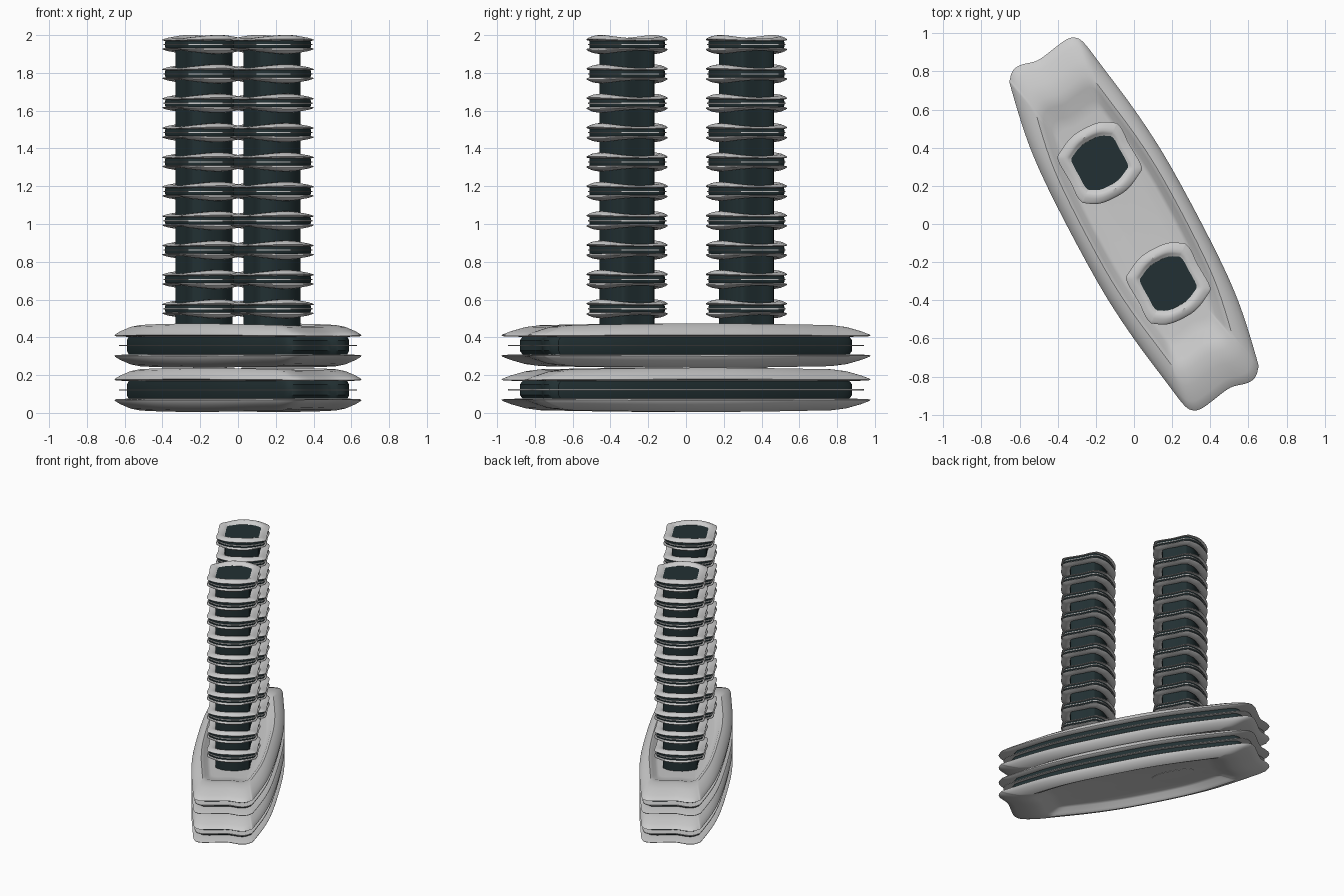
import bpy, bmesh, math
from mathutils import Vector, geometry

if "Cube" in bpy.data.objects:
    bpy.data.objects.remove(bpy.data.objects["Cube"])

# Half of the plan outline (u along the length, v across); the rest is its 180 degree turn
HALF = [(1.0, .59), (.955, .69), (.81, .77), (.5, .92), (.18, 1.0), (-.3, 1.0), (-.62, .93),
        (-.92, .75), (-.967, .69), (-1.0, .57), (-1.005, .41), (-.985, .13), (-1.0, -.21), (-1.01, -.44)]
CTRL = HALF + [(-u, -v) for u, v in HALF]


def smooth_loop(pts, steps=4):
    """Closed Catmull-Rom curve through the control points."""
    out, n = [], len(pts)
    for i in range(n):
        a, b, c, d = (Vector(pts[(i + k) % n]) for k in (-1, 0, 1, 2))
        for s in range(steps):
            t = s / steps
            out.append(.5 * (2 * b + (c - a) * t + (2 * a - 5 * b + 4 * c - d) * t * t
                             + (3 * b - a - 3 * c + d) * t ** 3))
    return out


PLAN = smooth_loop(CTRL)
DISC = [Vector((math.cos(i * math.tau / 32), math.sin(i * math.tau / 32))) for i in range(32)]

glass_mat = bpy.data.materials.new("dark_glass")
glass_mat.diffuse_color = (0.016, 0.03, 0.033, 1)
glass_mat.use_nodes = True
glass_mat.node_tree.nodes["Principled BSDF"].inputs["Base Color"].default_value = glass_mat.diffuse_color

AXIS = math.atan2(.88, -.47)


class Block:
    """Placement of a floor stack: centre, half sizes and heading of its u axis."""
    def __init__(self, x, y, su, sv, heading):
        self.c, self.su, self.sv = (x, y), su, sv
        self.cu, self.sn = math.cos(heading), math.sin(heading)

    def place(self, u, v, z):
        u, v = u * self.su, v * self.sv
        return (self.c[0] + u * self.cu + v * self.sn, self.c[1] + u * self.sn - v * self.cu, z)


def loft(name, block, rings, plan=PLAN, shift=0, closed=False, mat=None, angle=35):
    """Skin rings given as (scale, z, saddle height)."""
    bm = bmesh.new()
    loops = []
    for r, z, amp in rings:
        loop = []
        for p in plan:
            wave = -math.cos(2 * math.atan2(p.y, p.x)) * amp
            loop.append(bm.verts.new(block.place(p.x * r + shift, p.y * r, z + wave)))
        loops.append(loop)
    n = len(plan)
    pairs = list(zip(loops, loops[1:])) + ([(loops[-1], loops[0])] if closed else [])
    for a, b in pairs:
        for i in range(n):
            j = (i + 1) % n
            bm.faces.new((a[i], a[j], b[j], b[i]))
    if not closed:
        bm.faces.new(loops[0])
        bm.faces.new(loops[-1])
    bmesh.ops.recalc_face_normals(bm, faces=bm.faces)
    me = bpy.data.meshes.new(name)
    bm.to_mesh(me)
    bm.free()
    ob = bpy.data.objects.new(name, me)
    bpy.context.collection.objects.link(ob)
    if mat:
        me.materials.append(mat)
    me.shade_smooth()
    me.set_sharp_from_angle(angle=math.radians(angle))
    return ob


def floor_module(name, block, c, tip, crest, dish, amp, glass_r):
    """One storey: dished slab with curled lip above and below, glass band, thin fin."""
    for label, s in (("upper", 1), ("lower", -1)):
        profile = [(.60, dish, 0), (.66, dish + (crest - dish) * .15, amp * .2),
                   (.73, dish + (crest - dish) * .8, amp * .8), (.79, crest, amp),
                   (.87, crest - (crest - tip) * .18, amp), (.95, tip + (crest - tip) * .42, amp * .8),
                   (.995, tip + (crest - tip) * .1, amp * .5), (1.0, tip, amp * .4),
                   (.985, tip - .004, amp * .35), (glass_r - .03, tip - .008, 0), (.60, tip - .008, 0)]
        loft(f"{name}_{label}_slab", block, [(r, c + s * z, s * a) for r, z, a in profile])
    loft(f"{name}_glass", block, [(glass_r - .02, c - tip, 0), (glass_r, c - tip * .5, 0),
                                  (glass_r, c + tip * .5, 0), (glass_r - .02, c + tip, 0)], mat=glass_mat)
    t = .003
    loft(f"{name}_fin", block, [(.85, c - t, 0), (.965, c - t, 0), (.965, c + t, 0), (.85, c + t, 0)],
         closed=True)


# Podium: two long storeys
podium = Block(0, 0, 1.01, .312, AXIS)
for i in range(2):
    floor_module(f"podium_floor_{i + 1}", podium, .122 + .234 * i, .054, .111, .065, .006, .90)
loft("podium_core", podium, [(.165, .055, 0), (.165, .423, 0)], DISC, shift=.31)

# Two towers: ten storeys each, turned a quarter from the podium, facing each other
for k, (x, y, heading) in enumerate([(-.18, .32, AXIS - math.pi / 2), (.18, -.312, AXIS + math.pi / 2)]):
    tower = Block(x, y, .186, .196, heading)
    for i in range(10):
        floor_module(f"tower_{k + 1}_floor_{i + 1}", tower, .551 + .1555 * i, .026, .041, .022, .0095, .93)
    loft(f"tower_{k + 1}_recessed_glass", tower, [(.68, .42, 0), (.68, 1.96, 0)], mat=glass_mat)
    loft(f"tower_{k + 1}_core", tower, [(.17, .5, 0), (.17, 1.9745, 0)], DISC, shift=.31)
